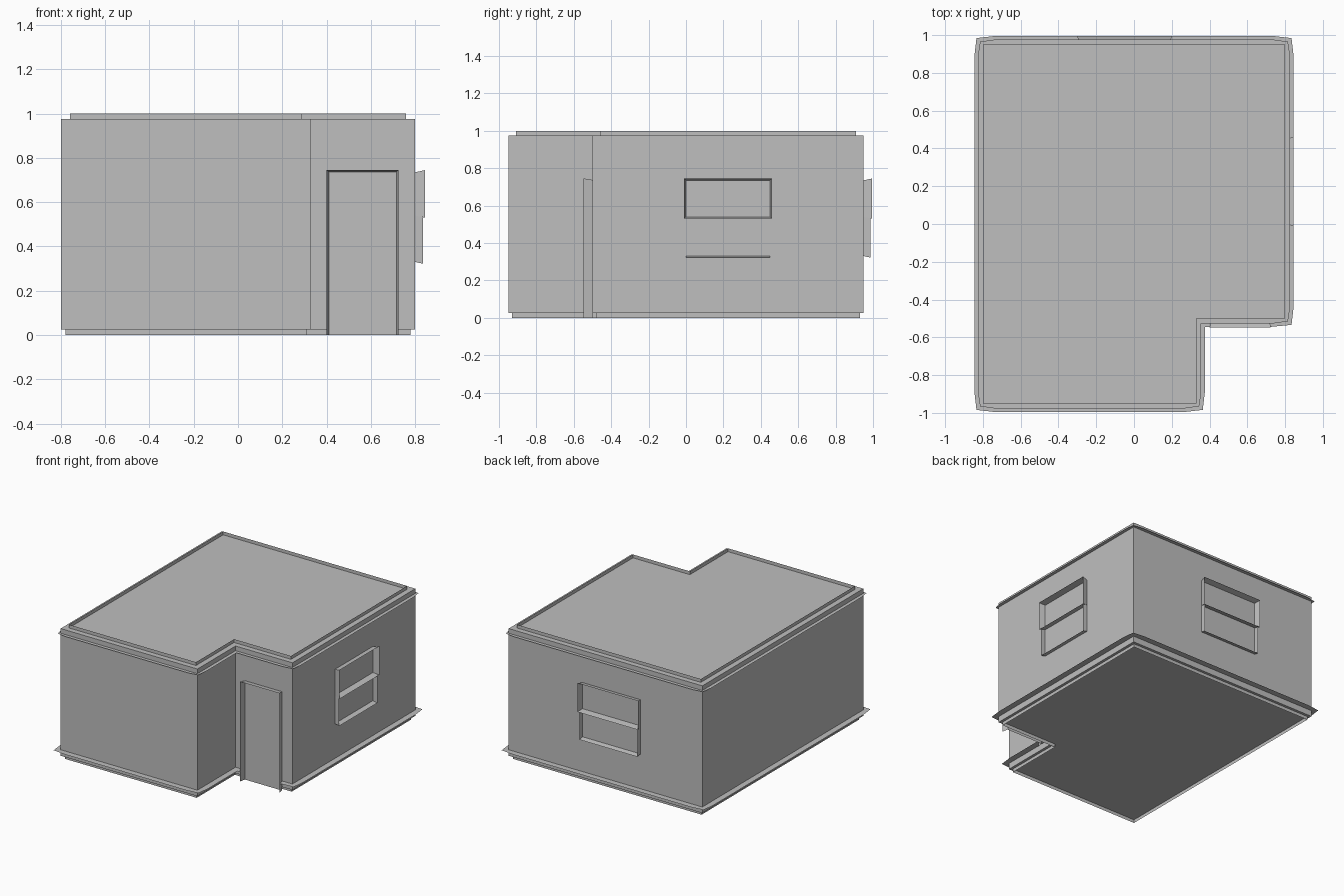
import bpy
from mathutils import Vector

if "Cube" in bpy.data.objects:
    bpy.data.objects.remove(bpy.data.objects["Cube"])

grey = bpy.data.materials.new("plaster_grey")
grey.diffuse_color = (0.52, 0.52, 0.52, 1)
grey.use_nodes = True
grey.node_tree.nodes["Principled BSDF"].inputs["Base Color"].default_value = grey.diffuse_color

# L-shaped floor plan, counter-clockwise
PLAN = [Vector(p) for p in [(-.8, -.95), (.33, -.95), (.33, -.5),
                            (.8, -.5), (.8, .95), (-.8, .95)]]
N = len(PLAN)


def make(name, faces):
    """Build a mesh object from a list of polygons given as point lists."""
    verts, polys = [], []
    for f in faces:
        polys.append(list(range(len(verts), len(verts) + len(f))))
        verts += [tuple(p) for p in f]
    me = bpy.data.meshes.new(name)
    me.from_pydata(verts, [], polys)
    me.materials.append(grey)
    ob = bpy.data.objects.new(name, me)
    bpy.context.collection.objects.link(ob)
    return ob


def side(i):
    """Direction and outward normal of plan side i."""
    d = (PLAN[(i + 1) % N] - PLAN[i % N]).normalized()
    return d, Vector((d.y, -d.x))


def corner(i, off):
    """Plan corner i moved outward by off."""
    return PLAN[i % N] + (side(i - 1)[1] + side(i)[1]) * off


def convex(i):
    return side(i - 1)[0].cross(side(i)[0]) > 0


def at(points, z):
    return [(p.x, p.y, z) for p in points]


def band(off, z0, z1):
    """Upright strip following the plan."""
    out = []
    for i in range(N):
        a, b = corner(i, off), corner(i + 1, off)
        out.append(at([a, b], z0) + at([b, a], z1))
    return out


def cap(z, up):
    pts = PLAN if up else PLAN[::-1]
    return at(pts, z)


def ledge(off, z, gap=None):
    """Flat projecting trim, narrowing at outer corners; gap leaves a doorway."""
    out = []
    for i in range(N):
        d, n = side(i)
        a, b = PLAN[i], PLAN[(i + 1) % N]
        oa = corner(i, off - .011 if convex(i) else off)
        ob = corner(i + 1, off - .011 if convex(i + 1) else off)
        start = [oa] if not convex(i) else [a + d * .06 + n * off, oa]
        end = [ob] if not convex(i + 1) else [ob, b - d * .06 + n * off]
        if gap and i == 2:
            g0, g1 = Vector((gap[0], a.y)), Vector((gap[1], a.y))
            out.append(at([a, g0, g0 + n * off] + start, z))
            out.append(at([g1, b, ob, g1 + n * off], z))
        else:
            out.append(at([a, b] + end + start, z))
    return out


# Main shell: walls, flat roof and floor
make("walls", band(0, .025, .975))
make("roof", [cap(.975, True)])
make("floor", [cap(.025, False)])

# Thin upright edges above the roof and below the floor
make("parapet", band(-.04, .975, 1.0))
make("base_skirt", band(-.02, 0, .025))

# Projecting trims
make("cornice", ledge(.026, .94))
make("base_ledge", ledge(.045, .07, (.40, .72)))


def frame(origin, along, normal, inner, outer, depth):
    """Open sleeve from an inner rectangle on the wall to an outer one.
    Rectangles are (start, end, bottom, top)."""
    def ring(r, dep):
        return [Vector(origin) + Vector(along) * u + Vector(normal) * dep
                + Vector((0, 0, z))
                for u, z in ((r[0], r[2]), (r[1], r[2]), (r[1], r[3]), (r[0], r[3]))]
    i, o = ring(inner, 0), ring(outer, depth)
    return [[i[k], i[(k + 1) % 4], o[(k + 1) % 4], o[k]] for k in range(4)]


# Two-sash windows
def window(name, origin, along, normal, w):
    upper = frame(origin, along, normal, (0, w, .54, .735),
                  (-.01, w + .01, .53, .745), .045)
    lower = frame(origin, along, normal, (0, w, .33, .54),
                  (0, w, .322, .535), .036)
    make(name + "_upper_sash", upper)
    make(name + "_lower_sash", lower)


window("side_window", (.8, 0, 0), (0, 1, 0), (1, 0, 0), .45)
window("back_window", (.19, .95, 0), (-1, 0, 0), (0, 1, 0), .48)

# Entrance: panel and surround
make("door_panel", [[(.41, -.503, 0), (.715, -.503, 0),
                     (.715, -.503, .735), (.41, -.503, .735)]])
door = frame((0, -.5, 0), (1, 0, 0), (0, -1, 0),
             (.41, .715, 0, .737), (.40, .724, 0, .745), .047)
make("door_surround", door[1:])
